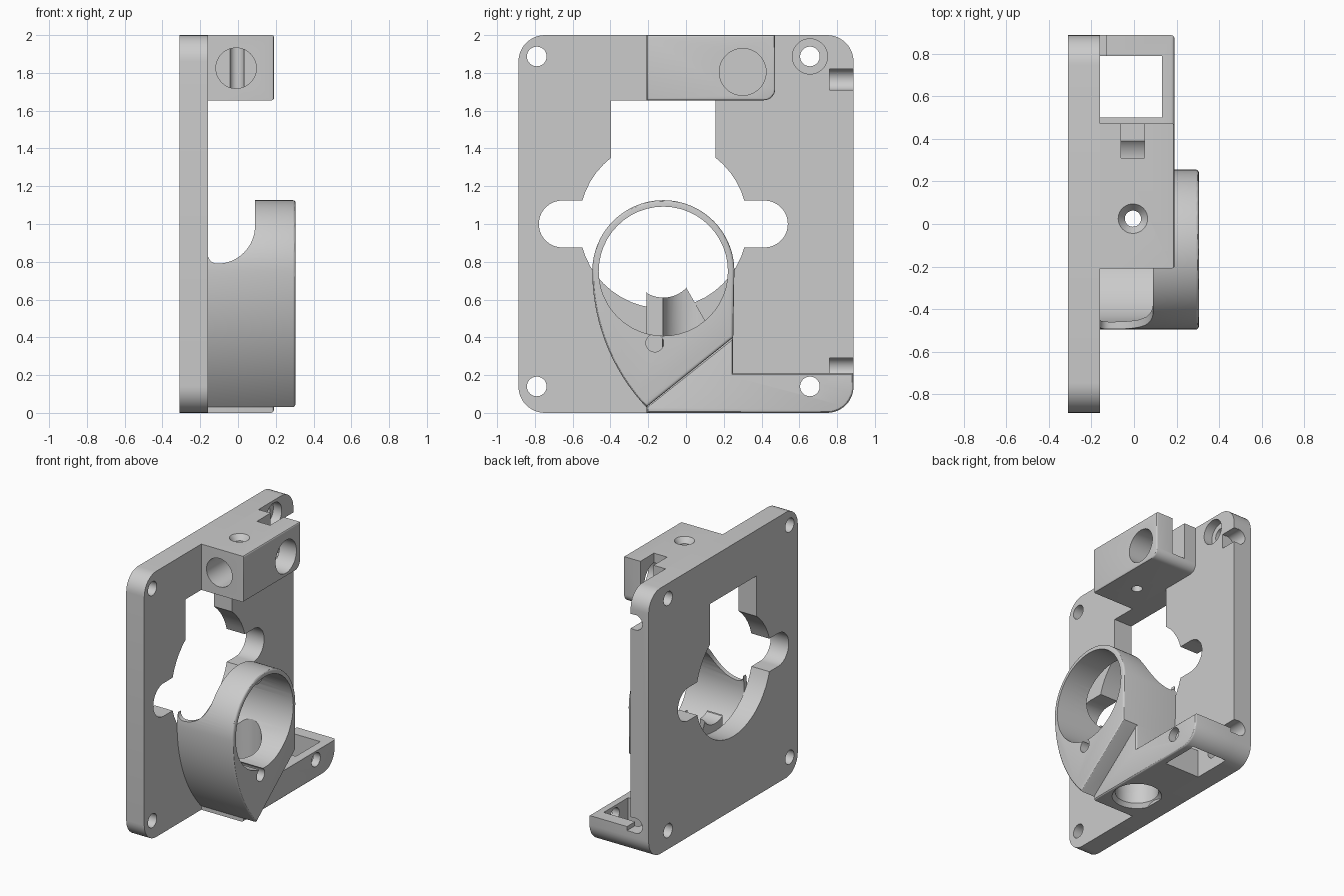
import bpy, bmesh
from math import sin, cos, pi, asin, radians
from mathutils import Vector

cube = bpy.data.objects.get("Cube")
if cube:
    bpy.data.objects.remove(cube, do_unlink=True)

grey = bpy.data.materials.new("plain grey")
grey.use_nodes = True
grey.diffuse_color = (0.6, 0.6, 0.6, 1)
grey.node_tree.nodes["Principled BSDF"].inputs["Base Color"].default_value = grey.diffuse_color


def arc(a, b, r, start, end, n=32):
    angles = [radians(start + (end - start) * i / n) for i in range(n + 1)]
    return [(a + r * cos(t), b + r * sin(t)) for t in angles]


def rect(a0, a1, b0, b1):
    return [(a0, b0), (a1, b0), (a1, b1), (a0, b1)]


def place(axis, a, b, d):
    return {"x": (d, a, b), "y": (a, d, b), "z": (a, b, d)}[axis]


def prism(name, outline, axis, lo, hi, soft=0, top=None):
    """Extrude an outline along an axis; soft bevels the far rim, top tapers it."""
    bm = bmesh.new()
    rings = []
    for pts, d in ((outline, lo), (top or outline, hi)):
        rings.append([bm.verts.new(place(axis, a, b, d)) for a, b in pts])
    n = len(outline)
    bm.faces.new(rings[0])
    end = bm.faces.new(rings[1])
    for i in range(n):
        j = (i + 1) % n
        bm.faces.new((rings[0][i], rings[0][j], rings[1][j], rings[1][i]))
    bmesh.ops.recalc_face_normals(bm, faces=bm.faces)
    if soft:
        bmesh.ops.bevel(bm, geom=list(end.edges), offset=soft, segments=3,
                        profile=0.5, affect="EDGES")
    mesh = bpy.data.meshes.new(name)
    bm.to_mesh(mesh)
    bm.free()
    mesh.materials.append(grey)
    obj = bpy.data.objects.new(name, mesh)
    bpy.context.collection.objects.link(obj)
    return obj


def box(a0, a1, b0, b1, axis, lo, hi):
    return prism("cutter", rect(a0, a1, b0, b1), axis, lo, hi)


def hole(a, b, r, axis, lo, hi, r2=None):
    n = 48
    return prism("cutter", arc(a, b, r, 0, 360 - 360 / n, n - 1), axis, lo, hi,
                 top=arc(a, b, r2, 0, 360 - 360 / n, n - 1) if r2 else None)


def combine(obj, tools, mode="DIFFERENCE"):
    bpy.context.view_layer.objects.active = obj
    for tool in tools:
        mod = obj.modifiers.new("combine", "BOOLEAN")
        mod.operation, mod.solver, mod.object = mode, "EXACT", tool
        bpy.ops.object.modifier_apply(modifier=mod.name)
        bpy.data.objects.remove(tool, do_unlink=True)


BACK, FACE, FRONT = -0.31, -0.16, 0.19

# Mounting plate with rounded corners
c = 0.14
outline = []
for sy, sz, start in ((1, 1, 0), (-1, 1, 90), (-1, -1, 180), (1, -1, 270)):
    outline += arc(sy * (0.887 - c), 1 + sz * (1 - c), c, start, start + 90, 10)
plate = prism("mounting_plate", outline, "x", BACK, FACE)

# Large keyed opening and corner screw holes
tools = [hole(-0.12, 1, 0.447, "x", -0.4, 0),
         box(-0.398, 0.155, 1, 1.655, "x", -0.4, 0),
         prism("cutter", arc(0.415, 1, 0.124, -90, 90) + arc(-0.655, 1, 0.124, 90, 270),
               "x", -0.4, 0)]
for y in (-0.79, 0.656):
    for z in (0.14, 1.887):
        tools.append(hole(y, z, 0.052, "x", -0.4, 0))
tools.append(hole(0.656, 1.887, 0.093, "x", -0.23, 0))
combine(plate, tools)

# Clamp block at the top
block = prism("clamp_block",
              [(-0.208, 2), (-0.208, 1.655)] + arc(0.412, 1.715, 0.06, -90, 0, 8) + [(0.472, 2)],
              "x", FACE, FRONT, 0.01)
combine(block, [hole(-0.01, 1.825, 0.107, "y", -0.4, 0.03),
                hole(0.3, 1.805, 0.124, "x", -0.06, 0.3),
                hole(-0.005, 0.025, 0.038, "z", 1.5, 2.1),
                hole(-0.005, 0.025, 0.038, "z", 1.96, 2.001, 0.07),
                box(-0.06, 0.05, 0.31, 0.6, "z", 1.72, 2.1)])

# Bottom arm with an open pocket at its end
arm = prism("bottom_arm",
            [(-0.208, 0)] + arc(0.887 - c, c, c, -90, 0, 10)
            + [(0.887, 0.21), (0.25, 0.21), (0.25, 0.4), (-0.208, 0.035)],
            "x", FACE, FRONT, 0.015)

# Round housing with a pointed foot
cy, cz, r = -0.12, 0.75, 0.376
big = 1.05
sweep = asin((cz - 0.03) / big) * 180 / pi
outline = (arc(cy, cz, r, 0, 180, 48)
           + arc(cy - r + big, cz, big, 180, 180 + sweep, 24)[1:]
           + [(0.25, 0.4)])
housing = prism("round_housing", outline, "x", FACE, 0.305, 0.015)
relief = ([(-0.3, 1.3), (-0.3, 0.84), (FACE, 0.84)]
          + arc(-0.11, 0.84, 0.05, 180, 270, 6)
          + arc(-0.11, 0.99, 0.2, -90, 0, 16) + [(0.09, 1.3)])
combine(housing, [hole(cy, cz, 0.342, "x", -0.3, 0.5),
                  prism("cutter", relief, "y", -0.8, 0.5)])

# Small scooped rib inside the housing
rib = prism("inner_rib",
            [(-0.208, 0.38), (0.14, 0.42), (0.1, 0.49), (0.0, 0.665)]
            + arc(-0.12, 0.78, 0.17, -45, -120, 8) + [(-0.208, 0.64)],
            "x", FACE, -0.03)
bore = hole(cy, cz, 0.342, "x", -0.02, 0.5)
combine(arm, [bore])

# Lower bores, shared by the housing, rib and arm
for part in (housing, rib, arm):
    combine(part, [hole(-0.005, 0.025, 0.15, "z", -0.1, 0.75),
                   hole(-0.005, 0.025, 0.172, "z", -0.001, 0.03, 0.15),
                   hole(-0.165, 0.37, 0.047, "x", 0.0, 0.5)])
combine(arm, [box(FACE - 0.1, 0.132, 0.5, 0.79, "z", -0.1, 0.5),
              hole(0.656, 0.14, 0.052, "x", 0, 0.4)])

# Cable grooves in the rear edge
for part in (plate, arm):
    for z in (0.235, 1.765):
        if part is plate or z < 1:
            combine(part, [hole(-0.2, z, 0.057, "y", 0.76, 1),
                           box(-0.2, -0.13, z - 0.055, z + 0.055, "y", 0.76, 1)])

for part in (plate, block, arm, housing, rib):
    bpy.ops.object.select_all(action="DESELECT")
    part.select_set(True)
    bpy.context.view_layer.objects.active = part
    bpy.ops.object.shade_smooth_by_angle(angle=radians(30))
